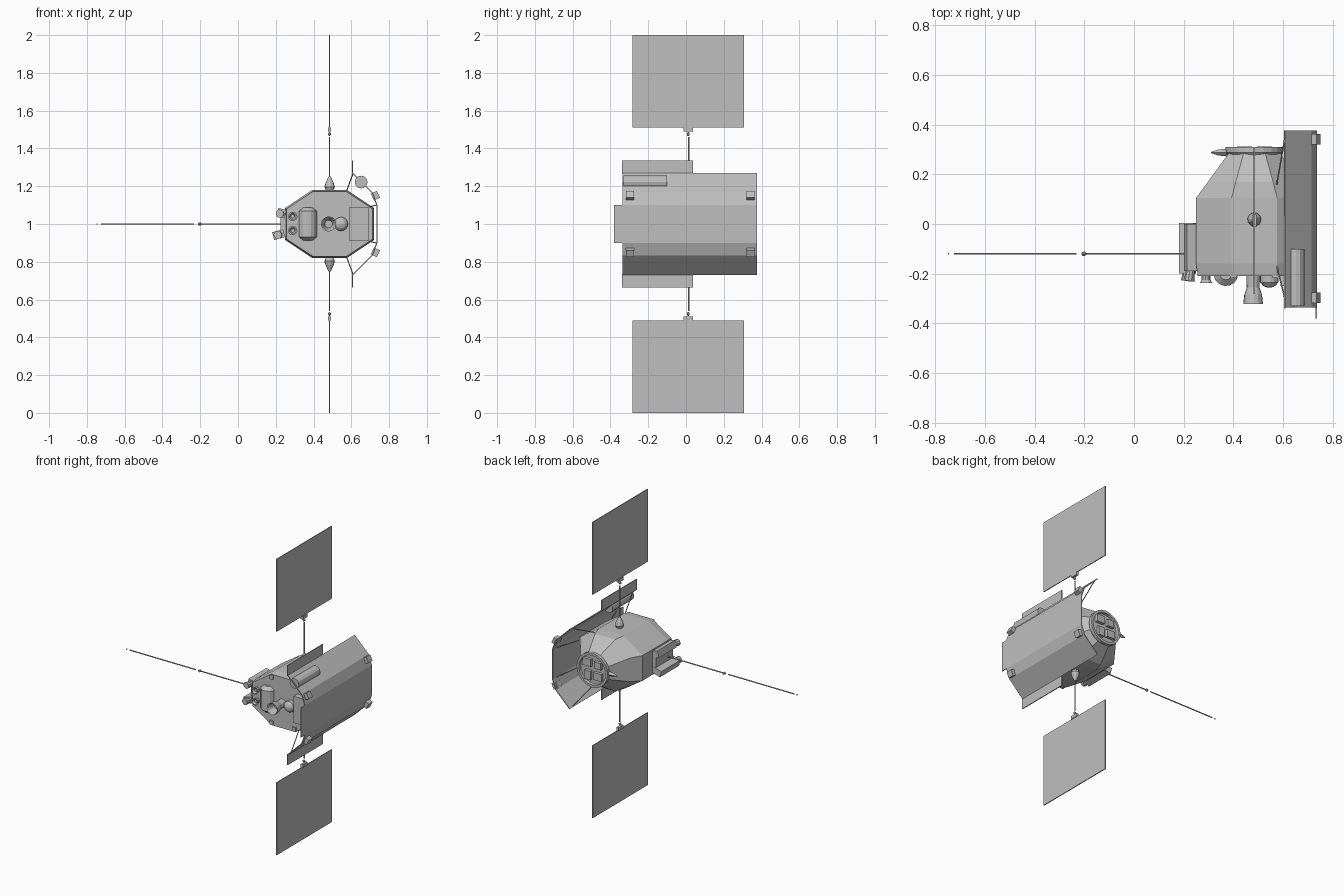
import bpy, bmesh, math
from mathutils import Vector

cube = bpy.data.objects.get("Cube")
if cube:
    bpy.data.objects.remove(cube, do_unlink=True)

GREY = (0.52, 0.52, 0.52, 1)
mat = bpy.data.materials.new("plain_grey")
mat.use_nodes = True
mat.diffuse_color = GREY
mat.node_tree.nodes["Principled BSDF"].inputs["Base Color"].default_value = GREY

CX, CZ = 0.485, 1.0          # main axis of the craft, running along y
AXES = {"X": Vector((1, 0, 0)), "Y": Vector((0, 1, 0)), "Z": Vector((0, 0, 1))}


def finish(name, bm):
    bmesh.ops.recalc_face_normals(bm, faces=bm.faces)
    mesh = bpy.data.meshes.new(name)
    bm.to_mesh(mesh)
    bm.free()
    mesh.materials.append(mat)
    ob = bpy.data.objects.new(name, mesh)
    bpy.context.collection.objects.link(ob)
    return ob


def loft(name, rings, cap_start=True, cap_end=True):
    bm = bmesh.new()
    rows = [[bm.verts.new(p) for p in ring] for ring in rings]
    n = len(rows[0])
    for a, b in zip(rows, rows[1:]):
        for i in range(n):
            j = (i + 1) % n
            bm.faces.new((a[i], a[j], b[j], b[i]))
    if cap_start:
        bm.faces.new(rows[0])
    if cap_end:
        bm.faces.new(rows[-1])
    return finish(name, bm)


def lathe(name, base, axis, profile, sides=12, **caps):
    """Revolve (distance, radius) pairs about an axis through base."""
    axis = Vector(axis).normalized()
    u = axis.orthogonal().normalized()
    v = axis.cross(u)
    turn = [2 * math.pi * (i + 0.5) / sides for i in range(sides)]
    rings = [[Vector(base) + axis * d + (u * math.cos(t) + v * math.sin(t)) * r
              for t in turn] for d, r in profile]
    return loft(name, rings, **caps)


def rod(name, a, b, r=0.003, sides=6):
    a, b = Vector(a), Vector(b)
    return lathe(name, a, b - a, [(0, r), ((b - a).length, r)], sides)


def box(name, lo, hi, tilt=0.0, axis=1):
    lo, hi = Vector(lo), Vector(hi)
    bm = bmesh.new()
    bmesh.ops.create_cube(bm, size=1)
    for v in bm.verts:
        v.co = Vector(a * b for a, b in zip(v.co, hi - lo))
    ob = finish(name, bm)
    ob.location = (lo + hi) / 2
    ob.rotation_euler[axis] = tilt
    return ob


# Main body: octagonal sections (y, half width, half height, flat width, flat height)
sections = [(-0.21, 0.228, 0.172, 0.088, 0.08), (-0.16, 0.235, 0.18, 0.092, 0.085),
            (0.105, 0.235, 0.18, 0.092, 0.085), (0.17, 0.187, 0.175, 0.075, 0.08),
            (0.29, 0.1, 0.1, 0.042, 0.042)]


def octagon(y, w, h, fw, fh):
    pts = [(w, fh), (fw, h), (-fw, h), (-w, fh), (-w, -fh), (-fw, -h), (fw, -h), (w, -fh)]
    return [(CX + x, y, CZ + z) for x, z in pts]


loft("main_body", [octagon(*s) for s in sections])

# Rear ring with equipment inside
lathe("rear_ring", (CX, 0, CZ), AXES["Y"],
      [(0.27, 0.1), (0.288, 0.116), (0.31, 0.116), (0.31, 0.1), (0.292, 0.098)], 20)
for i, (x, z, w, h) in enumerate([(-0.04, 0.04, 0.05, 0.045), (0.04, 0.045, 0.06, 0.05),
                                  (-0.04, -0.035, 0.06, 0.05), (0.035, -0.04, 0.045, 0.06)]):
    box(f"rear_equipment_{i}", (CX + x - w / 2, 0.285, CZ + z - h / 2),
        (CX + x + w / 2, 0.312, CZ + z + h / 2))
lathe("rear_fin", (0.31, 0.288, CZ), AXES["X"], [(0, 0.002), (0.03, 0.012), (0.07, 0.016)], 4)

# Curved shield: folded sheet running along y
half = [(0.735, 0.1), (0.712, 0.165), (0.607, 0.268)]
fold = [(x, CZ + z) for x, z in reversed(half)] + [(x, CZ - z) for x, z in half]
bm = bmesh.new()
edge = [[bm.verts.new((x, y, z)) for x, z in fold] for y in (-0.337, 0.377)]
for i in range(len(fold) - 1):
    bm.faces.new((edge[0][i], edge[0][i + 1], edge[1][i + 1], edge[1][i]))
shield = finish("shield", bm)
sheet = shield.modifiers.new("thickness", "SOLIDIFY")
sheet.thickness = 0.006
sheet.offset = 0
box("shield_lip", (0.732, -0.38, 0.9), (0.738, -0.33, 1.1))
lathe("shield_tank", (0.652, -0.33, 1.222), AXES["Y"],
      [(0, 0.034), (0.23, 0.034)], 12)

# Parts mirrored above and below the main axis
for side, s in (("upper", 1), ("lower", -1)):
    def at(x, y, z):
        return (x, y, CZ + s * z)

    def slab(name, x0, x1, y0, y1, z0, z1):
        z0, z1 = sorted((CZ + s * z0, CZ + s * z1))
        return box(f"{side}_{name}", (x0, y0, z0), (x1, y1, z1))

    up = AXES["Z"] * s
    slab("solar_panel", CX - 0.003, CX + 0.003, -0.282, 0.307, 0.51, 1.0)
    slab("panel_bracket", CX - 0.008, CX + 0.008, -0.012, 0.038, 0.49, 0.512)
    slab("edge_flap", 0.604, 0.61, -0.34, 0.037, 0.265, 0.337)
    rod(f"{side}_panel_mast", at(CX, 0.015, 0.24), at(CX, 0.015, 0.46), 0.0035)
    lathe(f"{side}_mast_joint", at(CX, 0.012, 0.467), up,
          [(0, 0.003), (0.005, 0.008), (0.013, 0.008), (0.019, 0.003)], 8)
    lathe(f"{side}_mast_base", at(CX, 0.018, 0.172), up,
          [(0, 0.018), (0.025, 0.028), (0.045, 0.022), (0.08, 0.006)], 10)
    # Shield brackets and struts at both ends
    for end, y, y_body in (("front", -0.297, -0.17), ("rear", 0.342, 0.16)):
        pad = slab(f"{end}_shield_bracket", 0.71, 0.745, y - 0.021, y + 0.021, 0.13, 0.17)
        pad.rotation_euler[1] = -s * math.radians(25)
        rod(f"{side}_{end}_shield_strut", at(0.575, y_body, 0.175), at(0.607, y, 0.262))
        rod(f"{side}_{end}_inner_strut", at(0.69, y_body, 0.09), at(0.73, y, 0.1))
    # Small blocks on the body's front rim
    for x in (0.4, 0.57):
        slab(f"rim_block_{int(x * 100)}", x - 0.013, x + 0.013, -0.217, -0.19, 0.14, 0.168)

# Front face: rounded tank, nozzle, dome and instrument box
lathe("front_tank", (0.37, -0.2, CZ), AXES["Z"],
      [(-0.088, 0.025), (-0.068, 0.05), (0.068, 0.05), (0.088, 0.025)], 14)
lathe("main_nozzle", (0.48, 0, CZ), -AXES["Y"],
      [(0.2, 0.028), (0.255, 0.026), (0.285, 0.036), (0.322, 0.04), (0.318, 0.035), (0.27, 0.02)], 14)
lathe("front_dome", (0.545, 0, CZ), -AXES["Y"],
      [(0.2, 0.037), (0.235, 0.037), (0.25, 0.024), (0.256, 0.008)], 14)
box("front_instrument_box", (0.59, -0.25, 0.91), (0.69, -0.19, 1.09))
for i, z in enumerate((1.04, 0.965)):
    lathe(f"front_sensor_{i}", (0.29, 0, z), -AXES["Y"],
          [(0.2, 0.018), (0.225, 0.018), (0.237, 0.025), (0.237, 0.018), (0.225, 0.01)], 10)

# Side instruments
box("side_mount", (0.225, -0.18, 0.93), (0.262, 0.0, 1.07))
box("side_box_upper", (0.207, -0.19, 1.035), (0.252, 0.0, 1.08), math.radians(15))
box("side_box_lower", (0.185, -0.2, 0.922), (0.245, 0.005, 0.965), math.radians(-15))
for i, (x, z) in enumerate([(0.228, 1.055), (0.217, 0.942)]):
    lathe(f"side_lens_{i}", (x, -0.185, z), (-0.15, -1, 0), [(0, 0.018), (0.045, 0.022)], 10)

# Long boom with joint and tip
rod("boom_inner", (0.25, -0.12, CZ), (-0.2, -0.12, CZ), 0.004)
lathe("boom_joint", (-0.212, -0.12, CZ), AXES["X"],
      [(0, 0.004), (0.006, 0.009), (0.014, 0.009), (0.02, 0.004)], 8)
rod("boom_outer", (-0.232, -0.12, CZ), (-0.725, -0.12, CZ), 0.004)
rod("boom_tip", (-0.745, -0.12, CZ), (-0.75, -0.12, CZ), 0.004)
